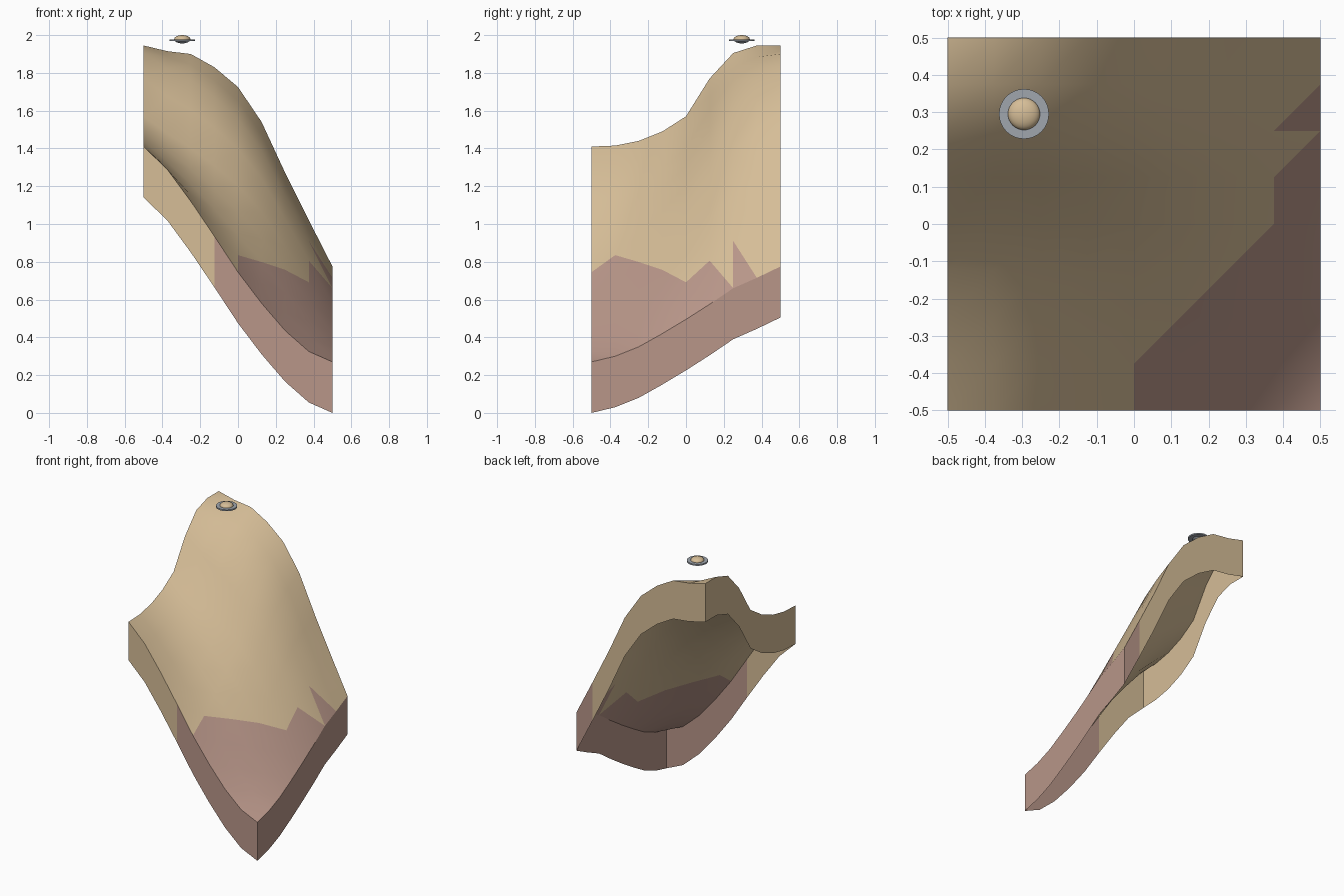
import bpy, bmesh
from mathutils import Matrix

cube = bpy.data.objects.get("Cube")
if cube:
    bpy.data.objects.remove(cube, do_unlink=True)


def make_material(name, colour):
    mat = bpy.data.materials.new(name)
    mat.use_nodes = True
    mat.diffuse_color = (*colour, 1)
    mat.node_tree.nodes["Principled BSDF"].inputs["Base Color"].default_value = (*colour, 1)
    return mat


sand = make_material("sand", (0.67, 0.51, 0.31))
clay = make_material("clay", (0.48, 0.305, 0.25))
steel = make_material("blue grey", (0.35, 0.38, 0.42))


def finish(bm, name, materials, smooth_angle=None):
    mesh = bpy.data.meshes.new(name)
    bm.to_mesh(mesh)
    bm.free()
    for mat in materials:
        mesh.materials.append(mat)
    obj = bpy.data.objects.new(name, mesh)
    bpy.context.collection.objects.link(obj)
    if smooth_angle:
        bpy.ops.object.select_all(action='DESELECT')
        obj.select_set(True)
        bpy.context.view_layer.objects.active = obj
        bpy.ops.object.shade_smooth_by_angle(angle=smooth_angle)
    return obj


# Height profiles along the four borders of the tile
CELLS = 8
DEPTH = 0.27
front = [1.41, 1.29, 1.12, 0.935, 0.745, 0.58, 0.435, 0.325, 0.27]
back = [1.945, 1.915, 1.9, 1.83, 1.725, 1.54, 1.27, 1.02, 0.775]
left = [1.41, 1.415, 1.44, 1.49, 1.57, 1.77, 1.905, 1.945, 1.945]
right = [0.27, 0.3, 0.35, 0.42, 0.495, 0.575, 0.66, 0.715, 0.775]


def mix(a, b, t):
    return a + (b - a) * t


def height(i, j):
    # Blend the borders across the tile, with a slight swell on the low side
    u, v = i / CELLS, j / CELLS
    across = mix(front[i], back[i], v)
    along = mix(left[j], right[j], u)
    corners = mix(mix(front[0], front[-1], u), mix(back[0], back[-1], u), v)
    swell = 16 * u * (1 - u) * v * (1 - v) * (u / 4 - 0.09)
    return across + along - corners + swell


def point(i, j, drop=0):
    return (i / CELLS - 0.5, j / CELLS - 0.5, height(i, j) - drop)


def is_clay(x, y):
    low_slope = x > 0 and y < x - 0.375
    border = x > 0.375 and (y < x - 0.25 or 0.25 < y < x - 0.125)
    return low_slope or border


# Hillside surface, split along the cell diagonals
bm = bmesh.new()
grid = [[bm.verts.new(point(i, j)) for j in range(CELLS + 1)] for i in range(CELLS + 1)]
for i in range(CELLS):
    for j in range(CELLS):
        a, b = grid[i][j], grid[i + 1][j]
        c, d = grid[i + 1][j + 1], grid[i][j + 1]
        for corners in ((a, b, c), (a, c, d)):
            face = bm.faces.new(corners)
            centre = face.calc_center_median()
            face.material_index = int(is_clay(centre.x, centre.y))
finish(bm, "hillside", [sand, clay], 3.1)

# Open skirt walls hanging from each border, wound to face outward
steps = range(CELLS + 1)
borders = {
    "front_skirt": ([(i, 0) for i in steps], lambda x: x > -0.125),
    "right_edge_skirt": ([(CELLS, j) for j in steps], lambda x: True),
    "back_skirt": ([(i, CELLS) for i in reversed(steps)], lambda x: x > 0.375),
    "left_edge_skirt": ([(0, j) for j in reversed(steps)], lambda x: False),
}
for name, (path, clay_rule) in borders.items():
    bm = bmesh.new()
    top = [bm.verts.new(point(*p)) for p in path]
    low = [bm.verts.new(point(*p, DEPTH)) for p in path]
    for k in range(CELLS):
        face = bm.faces.new((low[k], low[k + 1], top[k + 1], top[k]))
        face.material_index = int(clay_rule(face.calc_center_median().x))
    finish(bm, name, [sand, clay])

# Small hovering marker: a thin disc around a flattened ball
spot = (-0.295, 0.295)
bm = bmesh.new()
bmesh.ops.create_cone(bm, cap_ends=True, segments=32, radius1=0.067, radius2=0.067, depth=0.01,
                      matrix=Matrix.Translation((*spot, 1.973)))
finish(bm, "marker_disc", [steel], 0.6)

bm = bmesh.new()
bmesh.ops.create_uvsphere(bm, u_segments=32, v_segments=16, radius=0.043,
                          matrix=Matrix.Translation((*spot, 1.978)) @ Matrix.Diagonal((1, 1, 0.51, 1)))
for face in bm.faces:
    face.material_index = int(face.calc_center_median().z < 1.973)
finish(bm, "marker_ball", [sand, steel], 0.6)
